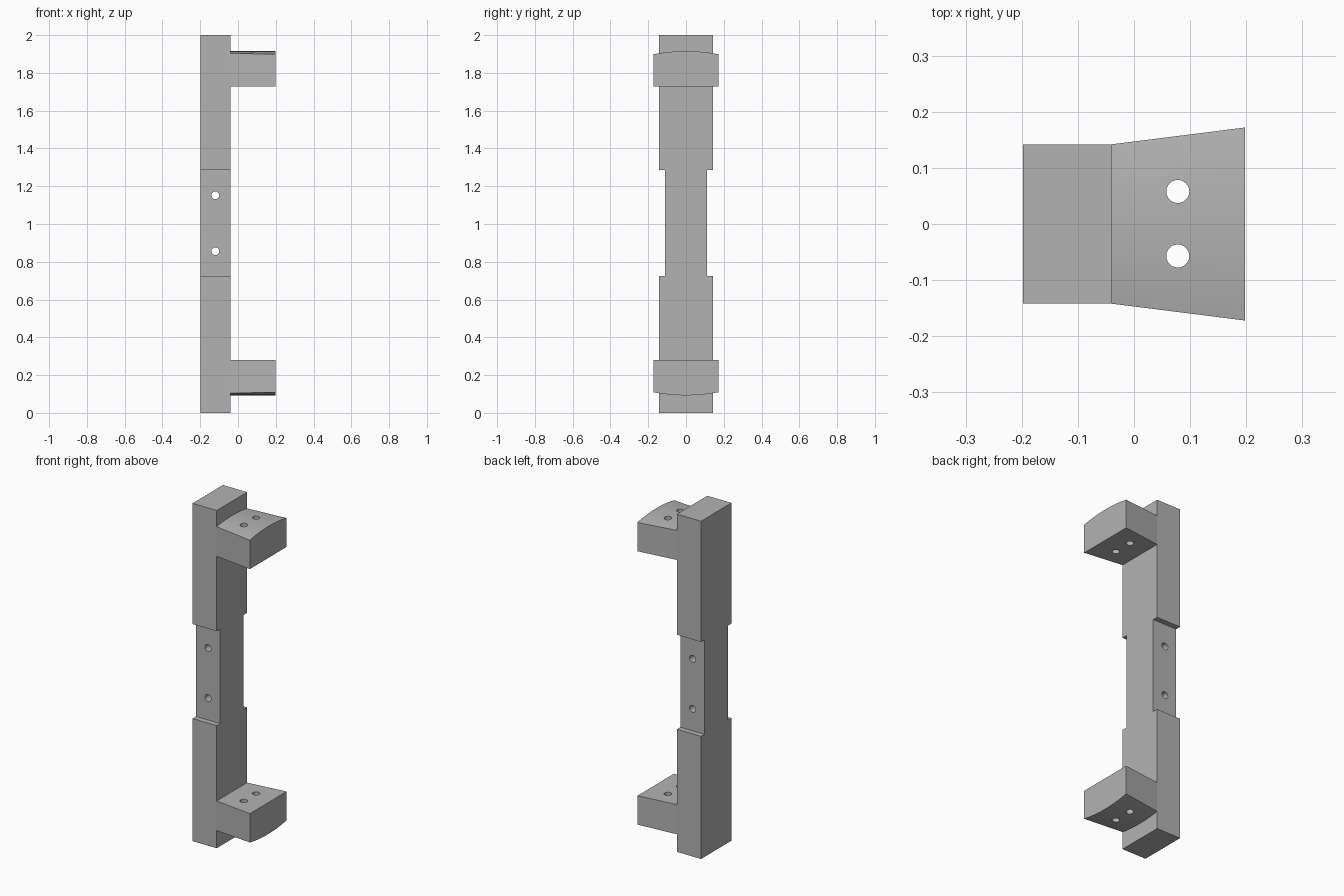
import bpy
import bmesh
import math
from mathutils import Matrix

if "Cube" in bpy.data.objects:
    bpy.data.objects.remove(bpy.data.objects["Cube"], do_unlink=True)

MID_Z = 1.004          # height about which the handle mirrors
BAR_X = (-0.198, -0.04)
ARM_END = 0.198
BAR_HALF, WAIST_HALF, ARM_HALF = 0.142, 0.11, 0.172
HOLE_R = 0.0205

grey = bpy.data.materials.new("plain grey")
grey.use_nodes = True
colour = (0.45, 0.45, 0.45, 1)
grey.diffuse_color = colour
grey.node_tree.nodes["Principled BSDF"].inputs["Base Color"].default_value = colour


def loft(name, start, end):
    """Solid between two matching outlines."""
    bm = bmesh.new()
    a = [bm.verts.new(p) for p in start]
    b = [bm.verts.new(p) for p in end]
    bm.faces.new(a)
    bm.faces.new(b)
    for i in range(len(a)):
        j = (i + 1) % len(a)
        bm.faces.new((a[i], a[j], b[j], b[i]))
    bmesh.ops.recalc_face_normals(bm, faces=bm.faces)
    mesh = bpy.data.meshes.new(name)
    bm.to_mesh(mesh)
    bm.free()
    mesh.materials.append(grey)
    obj = bpy.data.objects.new(name, mesh)
    bpy.context.collection.objects.link(obj)
    return obj


def drill(obj, centres, axis):
    """Cut round through-holes along an axis, then shade the part."""
    bm = bmesh.new()
    turn = Matrix.Rotation(math.pi / 2, 4, "X") if axis == "Y" else Matrix()
    for c in centres:
        bmesh.ops.create_cone(bm, cap_ends=True, segments=48, radius1=HOLE_R,
                              radius2=HOLE_R, depth=0.6,
                              matrix=Matrix.Translation(c) @ turn)
    mesh = bpy.data.meshes.new("hole_cutter")
    bm.to_mesh(mesh)
    bm.free()
    mesh.materials.append(grey)
    cutter = bpy.data.objects.new("hole_cutter", mesh)
    bpy.context.collection.objects.link(cutter)
    cutter.hide_render = True
    mod = obj.modifiers.new("holes", "BOOLEAN")
    mod.operation, mod.solver, mod.object = "DIFFERENCE", "EXACT", cutter
    bpy.ops.object.select_all(action="DESELECT")
    obj.select_set(True)
    bpy.context.view_layer.objects.active = obj
    bpy.ops.object.modifier_apply(modifier=mod.name)
    bpy.data.objects.remove(cutter, do_unlink=True)
    bpy.ops.object.shade_smooth_by_angle(angle=math.radians(30))


# Upright bar with a narrowed waist
low, high = MID_Z - 0.278, MID_Z + 0.281
side = [(BAR_HALF, 0), (BAR_HALF, low), (WAIST_HALF, low),
        (WAIST_HALF, high), (BAR_HALF, high), (BAR_HALF, 2)]
outline = side + [(-y, z) for y, z in reversed(side)]
bar = loft("upright_bar", *[[(x, y, z) for y, z in outline] for x in BAR_X])
drill(bar, [(-0.12, 0, MID_Z + s * 0.148) for s in (-1, 1)], "Y")

# Flared arms with an arched outer face, mirrored top and bottom
ARC_R, INNER, STEPS = 0.911, 0.724, 32


def arm_section(x, half, s):
    points = [(x, half, MID_Z + s * INNER), (x, -half, MID_Z + s * INNER)]
    for i in range(STEPS + 1):
        y = half * (2 * i / STEPS - 1)
        points.append((x, y, MID_Z + s * math.sqrt(ARC_R ** 2 - y * y)))
    return points


for name, s in (("upper_arm", 1), ("lower_arm", -1)):
    arm = loft(name, arm_section(BAR_X[1], BAR_HALF, s),
               arm_section(ARM_END, ARM_HALF, s))
    drill(arm, [(0.078, y, MID_Z + s * 0.81) for y in (-0.057, 0.058)], "Z")
